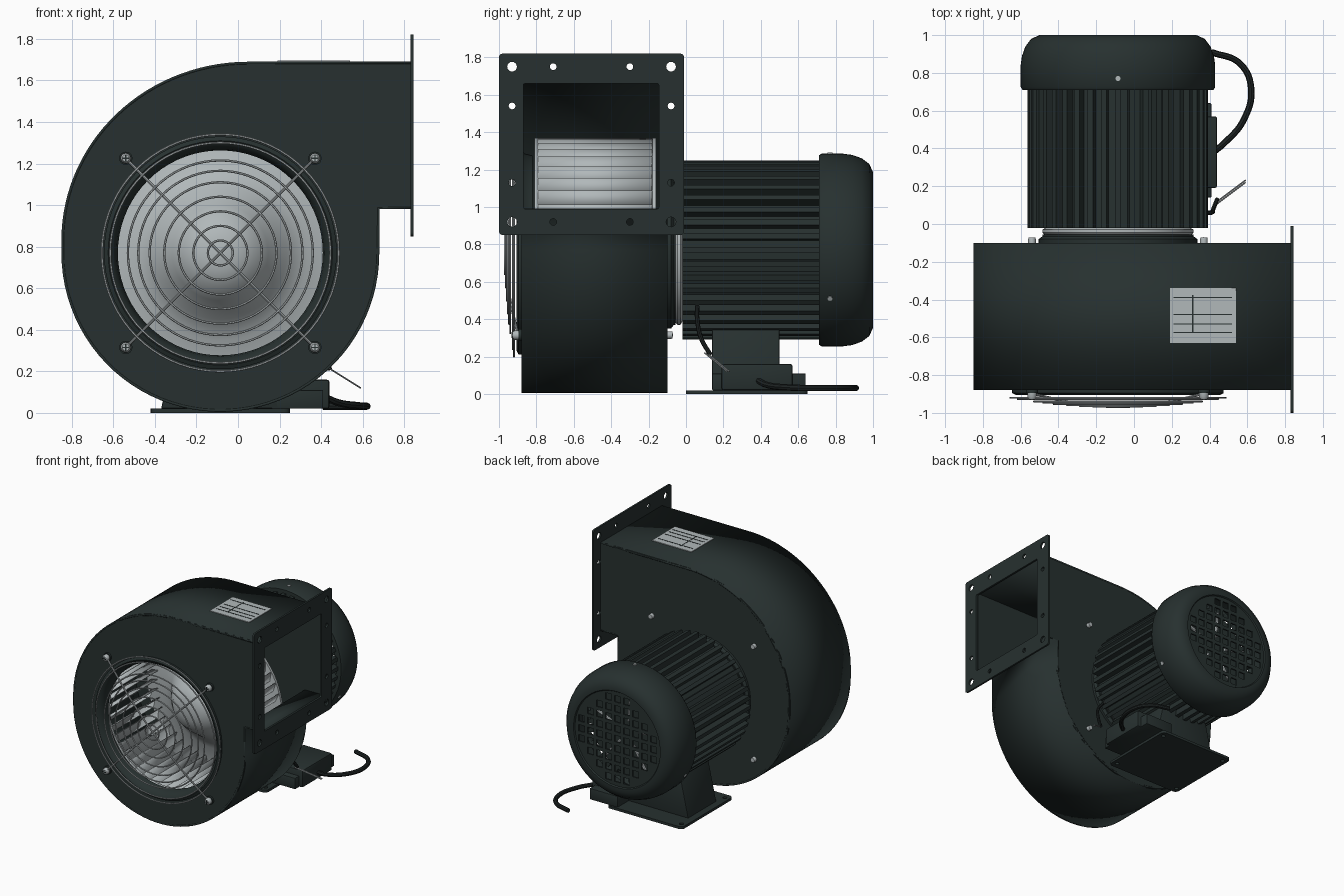
import bpy, bmesh, math
from mathutils import Matrix, Vector

if "Cube" in bpy.data.objects:
    bpy.data.objects.remove(bpy.data.objects["Cube"])

CX, CZ = -0.085, 0.77          # shared axis of inlet, impeller and motor
S45 = 0.455                    # guard screw offset


def material(name, rgb):
    m = bpy.data.materials.new(name)
    m.diffuse_color = (*rgb, 1)
    m.use_nodes = True
    m.node_tree.nodes["Principled BSDF"].inputs["Base Color"].default_value = m.diffuse_color
    return m


DARK = material("dark_green_grey_paint", (0.020, 0.030, 0.029))
LIGHT = material("light_grey_metal", (0.44, 0.48, 0.49))
BLACK = material("black_rubber", (0.012, 0.016, 0.016))


def finish(name, bm, mat, smooth=True, recalc=True):
    if recalc:
        bmesh.ops.recalc_face_normals(bm, faces=bm.faces)
    me = bpy.data.meshes.new(name)
    bm.to_mesh(me)
    bm.free()
    me.materials.append(mat)
    ob = bpy.data.objects.new(name, me)
    bpy.context.collection.objects.link(ob)
    if smooth:
        bpy.ops.object.select_all(action='DESELECT')
        ob.select_set(True)
        bpy.context.view_layer.objects.active = ob
        bpy.ops.object.shade_smooth_by_angle(angle=math.radians(35))
    return ob


def lathe(name, pts, mat, n=72, closed=False, center=(CX, 0, CZ)):
    """Spin (radius, y) points around a y-parallel axis."""
    bm = bmesh.new()
    vs = [bm.verts.new((r, y, 0)) for r, y in pts]
    pairs = list(zip(vs, vs[1:])) + ([(vs[-1], vs[0])] if closed else [])
    es = [bm.edges.new(p) for p in pairs]
    bmesh.ops.spin(bm, geom=vs + es, cent=(0, 0, 0), axis=(0, 1, 0),
                   angle=math.tau, steps=n, use_duplicate=False)
    bmesh.ops.remove_doubles(bm, verts=bm.verts, dist=1e-5)
    bmesh.ops.translate(bm, verts=bm.verts, vec=center)
    return finish(name, bm, mat)


def circle(u, v, r, n=16):
    return [(u + r * math.cos(i * math.tau / n), v + r * math.sin(i * math.tau / n)) for i in range(n)]


def rect(u0, u1, v0, v1, r=0.0):
    if r == 0:
        return [(u0, v0), (u1, v0), (u1, v1), (u0, v1)]
    out = []
    for k, (u, v) in enumerate(((u1 - r, v1 - r), (u0 + r, v1 - r), (u0 + r, v0 + r), (u1 - r, v0 + r))):
        out += [(u + r * math.cos((k + i / 4) * math.pi / 2), v + r * math.sin((k + i / 4) * math.pi / 2))
                for i in range(5)]
    return out


FACE_Y = Matrix(((1, 0, 0), (0, 0, -1), (0, 1, 0)))   # (u, v) -> (x, z)
FACE_X = Matrix(((0, 0, 1), (1, 0, 0), (0, 1, 0)))    # (u, v) -> (y, z)
FACE_Z = Matrix.Identity(3)                           # (u, v) -> (x, y)


def plate(name, loops, thick, frame, loc, mat):
    """Flat sheet from an outline plus hole loops, centred on its thickness."""
    cu = bpy.data.curves.new(name, 'CURVE')
    cu.dimensions, cu.fill_mode, cu.extrude = '2D', 'BOTH', thick / 2
    for loop in loops:
        sp = cu.splines.new('POLY')
        sp.points.add(len(loop) - 1)
        for p, (u, v) in zip(sp.points, loop):
            p.co = (u, v, 0, 1)
        sp.use_cyclic_u = True
    tmp = bpy.data.objects.new(name + "_tmp", cu)
    bpy.context.collection.objects.link(tmp)
    me = bpy.data.meshes.new_from_object(tmp.evaluated_get(bpy.context.evaluated_depsgraph_get()))
    bpy.data.objects.remove(tmp)
    bm = bmesh.new()
    bm.from_mesh(me)
    bmesh.ops.remove_doubles(bm, verts=bm.verts, dist=1e-5)
    bmesh.ops.transform(bm, matrix=Matrix.Translation(loc) @ frame.to_4x4(), verts=bm.verts)
    return finish(name, bm, mat)


def box(name, lo, hi, mat, bevel=0.0, top=(1, 1)):
    """Box between two corners; top scales the upper face in x and y."""
    lo, hi = Vector(lo), Vector(hi)
    bm = bmesh.new()
    bmesh.ops.create_cube(bm, size=1)
    for v in bm.verts:
        k = top if v.co.z > 0 else (1, 1)
        d = hi - lo
        v.co = (lo + hi) / 2 + Vector((v.co.x * k[0] * d.x, v.co.y * k[1] * d.y, v.co.z * d.z))
    if bevel:
        bmesh.ops.bevel(bm, geom=bm.edges[:], offset=bevel, segments=2, affect='EDGES', profile=0.5)
    return finish(name, bm, mat)


def tube(name, pts, r, mat, smooth=True):
    """Round wire through points."""
    cu = bpy.data.curves.new(name, 'CURVE')
    cu.dimensions, cu.bevel_depth, cu.bevel_resolution, cu.use_fill_caps = '3D', r, 2, True
    sp = cu.splines.new('BEZIER')
    sp.bezier_points.add(len(pts) - 1)
    for b, p in zip(sp.bezier_points, pts):
        b.co = p
        b.handle_left_type = b.handle_right_type = 'AUTO' if smooth else 'VECTOR'
    tmp = bpy.data.objects.new(name + "_tmp", cu)
    bpy.context.collection.objects.link(tmp)
    me = bpy.data.meshes.new_from_object(tmp.evaluated_get(bpy.context.evaluated_depsgraph_get()))
    bpy.data.objects.remove(tmp)
    bm = bmesh.new()
    bm.from_mesh(me)
    return finish(name, bm, mat)


# Scroll housing: open strip wall plus front and back sheets
scroll = [(0.83, 1.69)]
scroll += [(0.05 + 0.9 * math.cos(a), 0.83 + 0.86 * math.sin(a))
           for a in (math.radians(90 + 3 * i) for i in range(31))]
scroll += [(CX + 0.765 * math.cos(a), CZ + 0.765 * math.sin(a))
           for a in (math.radians(180 + 4 * i) for i in range(46))]
scroll += [(0.68, 0.98), (0.83, 0.98)]
bm = bmesh.new()
rows = [[bm.verts.new((x, y, z)) for x, z in scroll] for y in (-0.88, -0.10)]
for i in range(len(scroll) - 1):
    bm.faces.new((rows[0][i], rows[0][i + 1], rows[1][i + 1], rows[1][i]))
wall = finish("scroll_wall", bm, DARK, recalc=False)
if wall.data.polygons[0].normal.z < 0:
    wall.data.flip_normals()
mod = wall.modifiers.new("thickness", 'SOLIDIFY')
mod.thickness, mod.offset = 0.012, -1
plate("housing_front", [scroll, circle(CX, CZ, 0.53, 72)], 0.012, FACE_Y, (0, -0.874, 0), DARK)
plate("housing_back", [scroll, circle(CX, CZ, 0.2, 48)], 0.012, FACE_Y, (0, -0.106, 0), DARK)

# Outlet flange with bolt holes
ys, zs = (-0.93, -0.71, -0.30, -0.08), (1.75, 1.54, 1.13, 0.92)
holes = [circle(y, z, 0.026 if y in (ys[0], ys[3]) and z in (zs[0], zs[3]) else 0.018)
         for y in ys for z in zs if y in (ys[0], ys[3]) or z in (zs[0], zs[3])]
plate("outlet_flange", [rect(-1, -0.01, 0.85, 1.82, 0.02), rect(-0.87, -0.145, 0.99, 1.66, 0.01)] + holes,
      0.015, FACE_X, (0.837, 0, 0), DARK)

# Inlet cone and raised rim
lathe("inlet_cone", [(0.56, -0.88), (0.56, -0.895), (0.54, -0.905), (0.52, -0.895), (0.50, -0.86), (0.493, -0.82),
                     (0.505, -0.82), (0.515, -0.86), (0.535, -0.88)], DARK, closed=True)

# Impeller: domed back plate, rims and blades
lathe("impeller_back", [(0.6, -0.16), (0.6, -0.18), (0.42, -0.20), (0.32, -0.27), (0.23, -0.40), (0.16, -0.48),
                        (0.08, -0.51), (0.0, -0.515)], LIGHT)
lathe("impeller_rim", [(0.5, -0.81), (0.6, -0.81), (0.6, -0.79), (0.5, -0.79)], LIGHT, closed=True)
bm = bmesh.new()
for i in range(44):
    a = i * math.tau / 44
    q = [Vector((CX + r * math.cos(a + d), y, CZ + r * math.sin(a + d)))
         for y in (-0.80, -0.17) for r, d in ((0.5, 0), (0.555, 0.03), (0.598, 0.13))]
    v = [bm.verts.new(p) for p in q]
    for k in (0, 1):
        bm.faces.new((v[k], v[k + 1], v[k + 4], v[k + 3]))
finish("impeller_blades", bm, LIGHT).modifiers.new("thickness", 'SOLIDIFY').thickness = 0.006


def dome(r):
    return -0.97 + 0.05 * (r / 0.57) ** 2


# Wire guard: domed rings, crossing rods and screws
for r in (0.06, 0.13, 0.20, 0.27, 0.34, 0.395, 0.445, 0.53, 0.57):
    lathe("guard_ring", [(r + u, dome(r) + v) for u, v in circle(0, 0, 0.0055, 6)], LIGHT, closed=True)
for s in (1, -1):
    tube("guard_rod", [(CX + t * S45, dome(abs(t) * 0.64) + 0.008, CZ + s * t * S45)
                       for t in (-1, -0.5, 0, 0.5, 1)], 0.007, LIGHT)
for sx in (1, -1):
    for sz in (1, -1):
        c = (CX + sx * S45, 0, CZ + sz * S45)
        lathe("screw_washer", [(0, -0.895), (0.032, -0.895), (0.032, -0.88)], DARK, 20, center=c)
        lathe("guard_screw", [(0, -0.93), (0.017, -0.928), (0.025, -0.915), (0.025, -0.89)], LIGHT, 16, center=c)
        for w, h in ((0.016, 0.003), (0.003, 0.016)):
            box("screw_slot", (c[0] - w, -0.932, c[2] - h), (c[0] + w, -0.926, c[2] + h), DARK)
        lathe("back_bolt", [(0, -0.07), (0.018, -0.072), (0.02, -0.08), (0.02, -0.10)], LIGHT, 12, center=c)

# Motor neck: mounting step, bright collar
lathe("motor_mount", [(0, -0.1), (0.42, -0.1), (0.42, -0.08), (0.40, -0.065), (0.40, -0.055), (0, -0.055)], DARK)
lathe("motor_collar", [(0.385, -0.06), (0.40, -0.045), (0.40, -0.03), (0.375, -0.015)], LIGHT)

# Finned motor body
fins = []
for i in range(40):
    for d, r in ((-0.24, 0.425), (-0.2, 0.478), (0.2, 0.478), (0.24, 0.425)):
        a = (i + d) * math.tau / 40
        fins.append((CX + r * math.cos(a), CZ + r * math.sin(a)))
plate("motor_body", [fins], 0.75, FACE_Y, (0, 0.355, 0), DARK)

# Fan cowl with square-hole grille
lathe("motor_cowl", [(0.46, 0.71), (0.505, 0.71), (0.515, 0.725), (0.515, 0.84), (0.508, 0.89), (0.49, 0.94),
                     (0.46, 0.98), (0.415, 1.0), (0.385, 1.0), (0.375, 0.985), (0.375, 0.97), (0.42, 0.97),
                     (0.47, 0.93), (0.495, 0.84), (0.495, 0.73)], DARK, closed=True)
grid = [rect(CX + u - 0.026, CX + u + 0.026, CZ + v - 0.026, CZ + v + 0.026)
        for u in (0.08 * i for i in range(-4, 5)) for v in (0.08 * i for i in range(-4, 5))
        if math.hypot(u, v) < 0.33]
plate("cowl_grille", [circle(CX, CZ, 0.38, 64)] + grid, 0.012, FACE_Y, (0, 0.984, 0), DARK)
for k in range(5):
    a = k * math.tau / 5 + 0.4
    p = [Vector((CX + r * math.cos(a), 0.86, CZ + r * math.sin(a))) for r in (0.1, 0.32)]
    tube("cooling_fan_blade", p, 0.012, LIGHT, False)
for deg in (90, 210, 330):
    a = math.radians(deg)
    p = [Vector((CX + r * math.cos(a), 0.77, CZ + r * math.sin(a))) for r in (0.5, 0.521)]
    tube("cowl_screw", p, 0.014, LIGHT, False)

# Pedestal, base plate and terminal box
plate("base_plate", [rect(-0.42, 0.25, 0, 0.65, 0.03)] + [circle(x, y, 0.016) for x in (-0.38, 0.21) for y in (0.05, 0.60)],
      0.02, FACE_Z, (0, 0, 0.01), DARK)
box("pedestal", (-0.37, 0.14, 0.02), (0.20, 0.50, 0.38), DARK, 0.008, (0.72, 1))
box("terminal_box_base", (0.16, 0.14, 0.02), (0.41, 0.64, 0.11), DARK, 0.006)
box("terminal_box", (0.18, 0.19, 0.02), (0.44, 0.57, 0.16), DARK, 0.012)

# Power cable and earth lead
tube("power_cable", [(0.42, 0.38, 0.075), (0.48, 0.43, 0.05), (0.58, 0.55, 0.035), (0.62, 0.72, 0.032),
                     (0.56, 0.85, 0.032), (0.41, 0.91, 0.032)], 0.017, BLACK)
tube("earth_lead", [(0.36, 0.06, 0.47), (0.41, 0.06, 0.40), (0.42, 0.08, 0.30), (0.44, 0.13, 0.21)], 0.012, BLACK)
for d in (0, 0.012):
    tube("bare_wire", [(0.43, 0.10 + d, 0.22), (0.59, 0.22 + d, 0.12)], 0.004, LIGHT, False)

# Rating label with ruled lines
plate("rating_label", [rect(0.19, 0.54, -0.63, -0.34)], 0.006, FACE_Z, (0, 0, 1.692), LIGHT)
for y in (-0.39, -0.48, -0.53, -0.575):
    box("label_rule", (0.21, y - 0.003, 1.692), (0.52, y + 0.003, 1.697), DARK)
box("label_divider", (0.308, -0.575, 1.692), (0.314, -0.375, 1.697), DARK)
